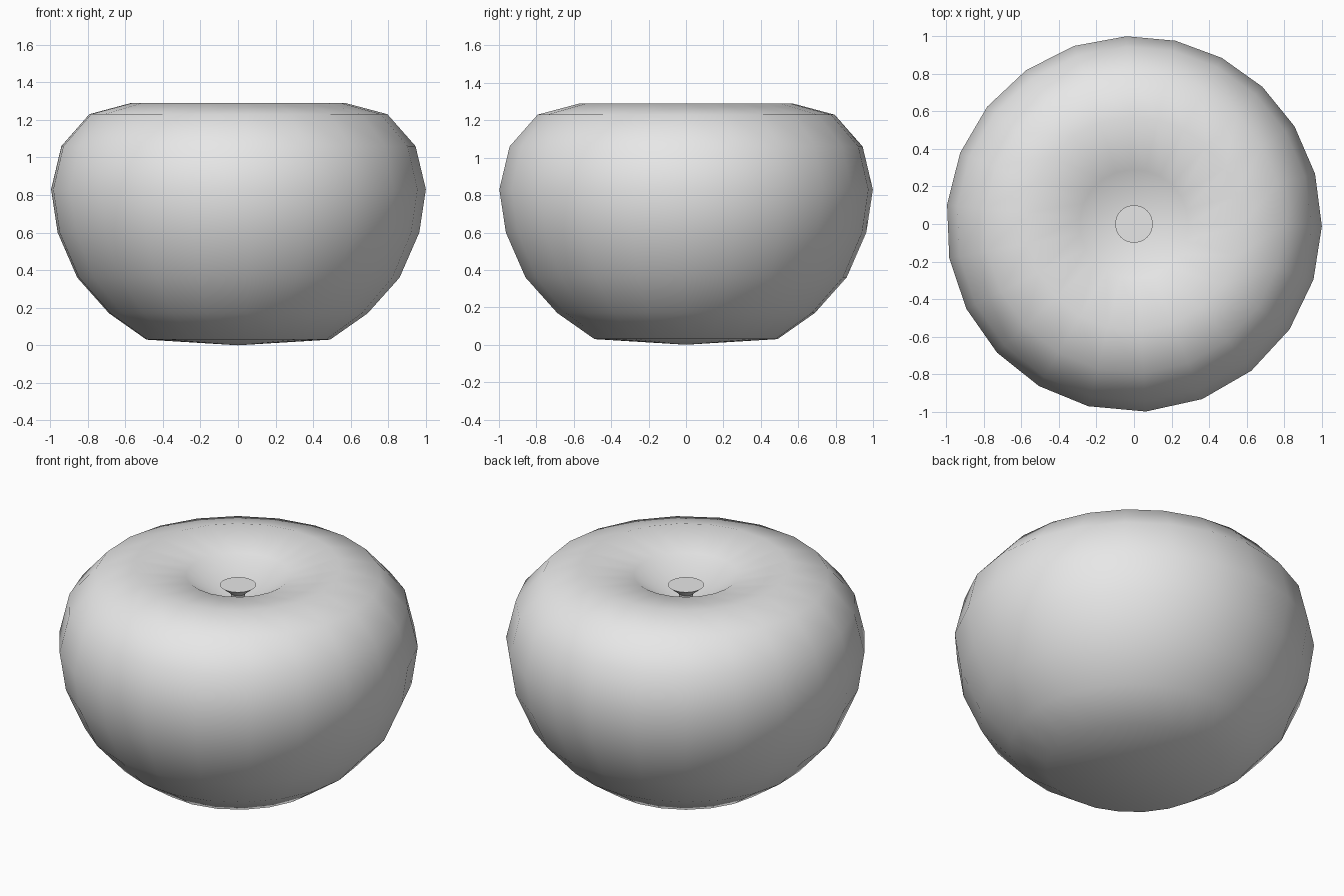
import bpy
import bmesh
from math import sin, cos, pi, radians

cube = bpy.data.objects.get("Cube")
if cube:
    bpy.data.objects.remove(cube, do_unlink=True)

grey = bpy.data.materials.new("plain grey")
grey.use_nodes = True
colour = (0.8, 0.8, 0.8, 1.0)
grey.diffuse_color = colour
grey.node_tree.nodes["Principled BSDF"].inputs["Base Color"].default_value = colour


def lathe(name, bottom, rings, top, angles):
    """Spin (radius, height) rings around z; close each end at a pole, or flat if None."""
    bm = bmesh.new()
    loops = [[bm.verts.new((r * cos(a), r * sin(a), z)) for a in angles] for r, z in rings]
    n = len(angles)
    for low, high in zip(loops, loops[1:]):
        for i in range(n):
            j = (i + 1) % n
            bm.faces.new((low[i], low[j], high[j], high[i]))
    for loop, pole in ((loops[0], bottom), (loops[-1], top)):
        if pole is None:
            bm.faces.new(loop)
        else:
            tip = bm.verts.new((0, 0, pole))
            for i in range(n):
                bm.faces.new((loop[i], loop[(i + 1) % n], tip))
    bmesh.ops.recalc_face_normals(bm, faces=bm.faces)
    mesh = bpy.data.meshes.new(name)
    bm.to_mesh(mesh)
    bm.free()
    mesh.materials.append(grey)
    obj = bpy.data.objects.new(name, mesh)
    bpy.context.collection.objects.link(obj)
    return obj


def smooth(obj, angle):
    bpy.ops.object.select_all(action="DESELECT")
    obj.select_set(True)
    bpy.context.view_layer.objects.active = obj
    bpy.ops.object.shade_smooth_by_angle(angle=radians(angle))


# Fruit body: sides slightly unevenly spaced, top pole sunk into a dimple
SIDES = 22
body_angles = [radians(92.3) - 2 * pi * k / SIDES
               + radians(5.2) * max(0, sin(pi * k / 12)) for k in range(SIDES)]
profile = [(0.49, 0.03), (0.69, 0.17), (0.86, 0.36), (0.965, 0.6), (1.0, 0.83),
           (0.945, 1.06), (0.795, 1.23), (0.57, 1.29), (0.29, 1.24)]
body = lathe("fruit_body", 0.0, profile, 1.06, body_angles)
smooth(body, 180)

# Short stem flaring up to a flat round end
stem_angles = [2 * pi * k / 32 for k in range(32)]
stem = lathe("stem", None, [(0.03, 1.03), (0.04, 1.13), (0.1, 1.18)], None, stem_angles)
smooth(stem, 30)
